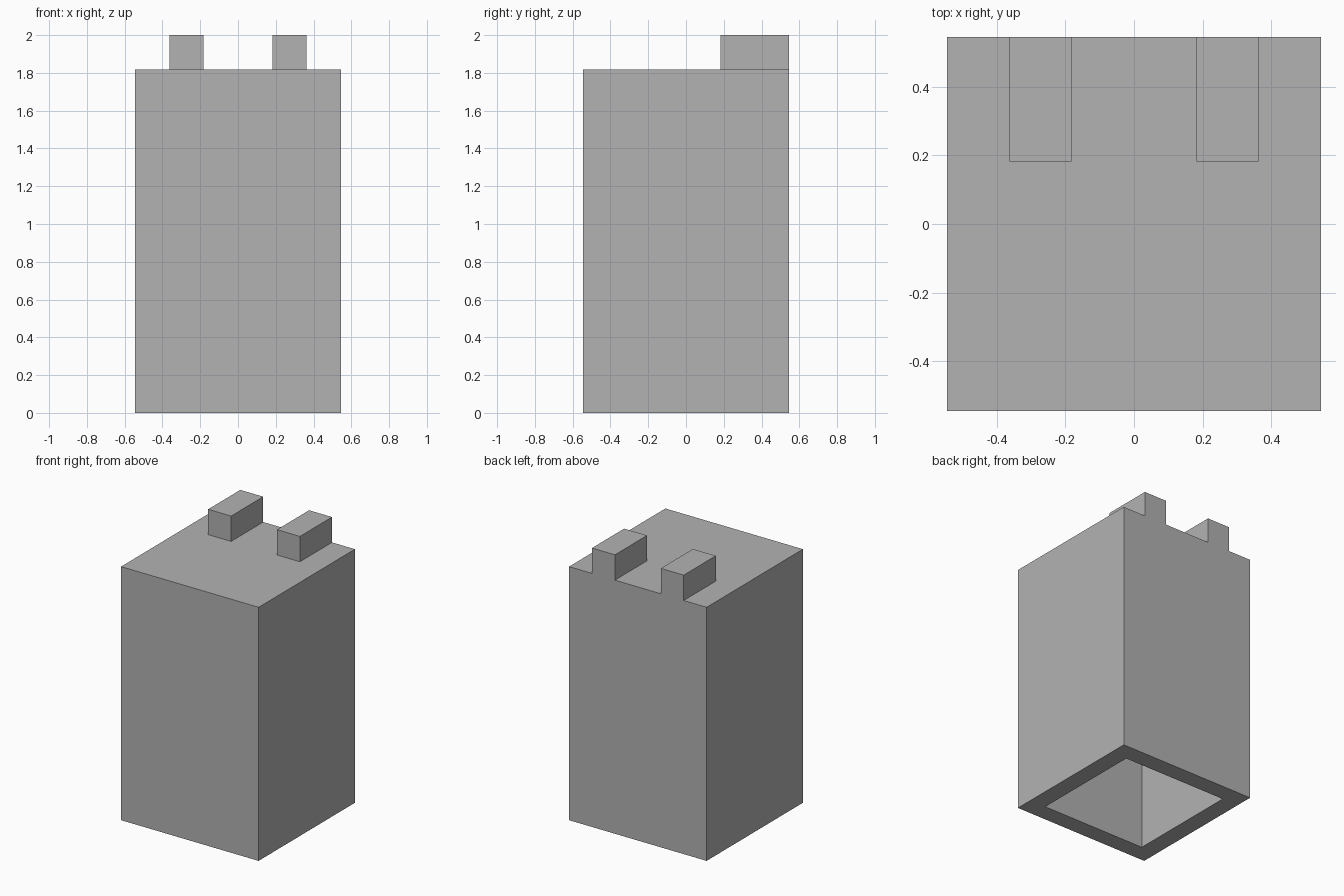
import bpy
import bmesh
from mathutils import Matrix, Vector

cube = bpy.data.objects.get("Cube")
if cube:
    bpy.data.objects.remove(cube, do_unlink=True)

U = 2 / 11  # module: the wall thickness and stud size

# Single flat grey
grey = bpy.data.materials.new("plain grey")
grey.use_nodes = True
colour = (0.448, 0.448, 0.448, 1)
grey.diffuse_color = colour
grey.node_tree.nodes["Principled BSDF"].inputs["Base Color"].default_value = colour


def make_box(name, centre, size, hollow=False):
    """Box in module units; a hollow one is open underneath with walls one module thick."""
    bm = bmesh.new()
    place = Matrix.Translation(Vector(centre) * U) @ Matrix.Diagonal((*(Vector(size) * U), 1))
    bmesh.ops.create_cube(bm, size=1, matrix=place)
    if hollow:
        bm.normal_update()
        bottom = min(bm.faces, key=lambda f: f.calc_center_median().z)
        bmesh.ops.inset_region(bm, faces=[bottom], thickness=U)
        # Push the inset floor up to leave a roof one module thick
        result = bmesh.ops.extrude_face_region(bm, geom=[bottom])
        verts = [v for v in result["geom"] if isinstance(v, bmesh.types.BMVert)]
        bmesh.ops.translate(bm, verts=verts, vec=(0, 0, (size[2] - 1) * U))
        if bottom.is_valid:
            bmesh.ops.delete(bm, geom=[bottom], context='FACES_ONLY')
        bmesh.ops.recalc_face_normals(bm, faces=bm.faces)
    mesh = bpy.data.meshes.new(name)
    bm.to_mesh(mesh)
    bm.free()
    mesh.materials.append(grey)
    obj = bpy.data.objects.new(name, mesh)
    bpy.context.collection.objects.link(obj)
    return obj


# Hollow body, open at the bottom
make_box("body", (0, 0, 5), (6, 6, 10), hollow=True)

# Two studs on top, flush with the back
for side, sign in (("left", 1), ("right", -1)):
    make_box(f"{side}_stud", (sign * 1.5, 2, 10.5), (1, 2, 1))
